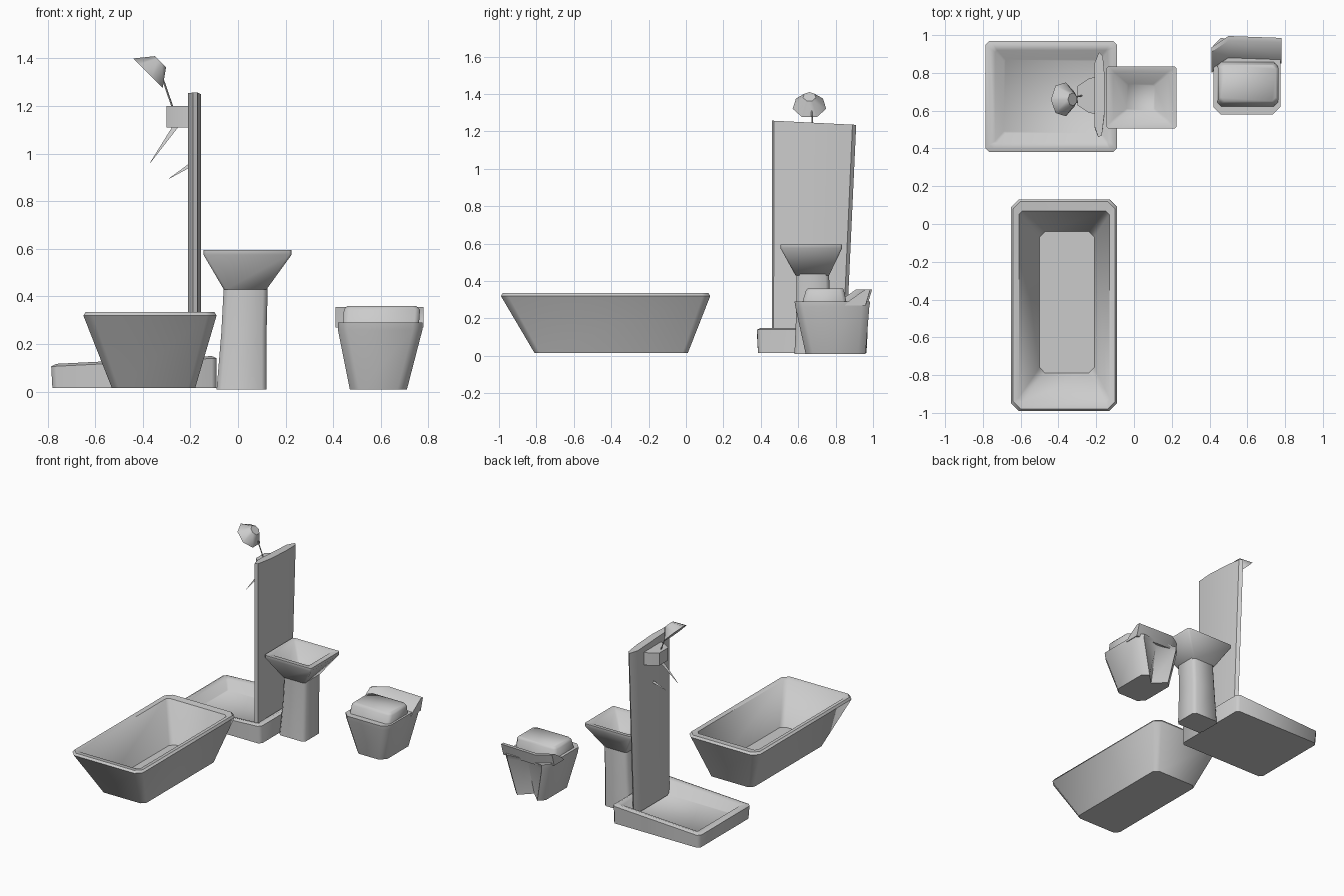
import bpy
import math
from mathutils import Vector

cube = bpy.data.objects.get("Cube")
if cube:
    bpy.data.objects.remove(cube, do_unlink=True)

ceramic = bpy.data.materials.new("grey_ceramic")
ceramic.use_nodes = True
GREY = (0.6, 0.6, 0.6, 1)
ceramic.diffuse_color = GREY
ceramic.node_tree.nodes["Principled BSDF"].inputs["Base Color"].default_value = GREY


def finish(obj, angle=50):
    obj.data.materials.append(ceramic)
    bpy.ops.object.select_all(action='DESELECT')
    obj.select_set(True)
    bpy.context.view_layer.objects.active = obj
    bpy.ops.object.mode_set(mode='EDIT')
    bpy.ops.mesh.select_all(action='SELECT')
    bpy.ops.mesh.normals_make_consistent(inside=False)
    bpy.ops.object.mode_set(mode='OBJECT')
    bpy.ops.object.shade_smooth_by_angle(angle=math.radians(angle))
    return obj


def rect(z, x0, x1, y0, y1, c=0.02):
    """Rectangle with cut corners at height z."""
    return [(x0 + c, y0, z), (x1 - c, y0, z), (x1, y0 + c, z), (x1, y1 - c, z),
            (x1 - c, y1, z), (x0 + c, y1, z), (x0, y1 - c, z), (x0, y0 + c, z)]


def loft(name, rings, angle=50):
    """Skin matching rings and cap both ends."""
    n = len(rings[0])
    faces = [tuple(range(n)), tuple(range(n * (len(rings) - 1), n * len(rings)))]
    for r in range(len(rings) - 1):
        for i in range(n):
            j = (i + 1) % n
            faces.append((r * n + i, r * n + j, r * n + n + j, r * n + n + i))
    mesh = bpy.data.meshes.new(name)
    mesh.from_pydata([p for ring in rings for p in ring], [], faces)
    obj = bpy.data.objects.new(name, mesh)
    bpy.context.collection.objects.link(obj)
    return finish(obj, angle)


def rod(name, start, end, r1, r2, sides):
    """Tapered rod between two points."""
    a, b = Vector(start), Vector(end)
    bpy.ops.mesh.primitive_cone_add(vertices=sides, radius1=r1, radius2=r2,
                                    depth=(b - a).length, location=(a + b) / 2)
    obj = bpy.context.object
    obj.rotation_euler = (b - a).to_track_quat('Z', 'Y').to_euler()
    obj.name = name
    return finish(obj)


# Bathtub: flared shell with a deep basin
loft("bathtub", [
    rect(0.015, -0.53, -0.18, -0.81, 0.01, 0.03),
    rect(0.32, -0.65, -0.09, -0.99, 0.13, 0.04),
    rect(0.335, -0.64, -0.1, -0.98, 0.12, 0.04),
    rect(0.33, -0.61, -0.13, -0.94, 0.07, 0.02),
    rect(0.07, -0.5, -0.21, -0.79, -0.04, 0.03)])

# Shower tray: shallow basin, rising towards the panel
tray = loft("shower_tray", [
    rect(0.015, -0.78, -0.09, 0.385, 0.965),
    rect(0.11, -0.785, -0.09, 0.38, 0.97),
    rect(0.12, -0.765, -0.11, 0.4, 0.95),
    rect(0.11, -0.735, -0.14, 0.43, 0.92, 0.01),
    rect(0.06, -0.69, -0.18, 0.48, 0.87, 0.01)])
for v in tray.data.vertices:
    if v.co.z > 0.1:
        v.co.z += 0.05 * (v.co.x + 0.7)

# Shower panel: slightly bowed slab, narrower at the foot
outline = [(-0.21, 0.52), (-0.19, 0.46), (-0.17, 0.47), (-0.155, 0.6),
           (-0.155, 0.78), (-0.165, 0.89), (-0.185, 0.91), (-0.21, 0.85)]
foot = [(x, 0.46 + (y - 0.46) * 0.88, 0.07) for x, y in outline]
head = [(x, y, 1.28 - 0.05 * y) for x, y in outline]
loft("shower_panel", [foot, head], 40)

# Shower fittings
loft("shower_mixer", [
    [(x, 0.68 - w, 1.11), (x, 0.68 + w, 1.11), (x, 0.68 + w, 1.2), (x, 0.68 - w, 1.2)]
    for x, w in ((-0.2, 0.1), (-0.24, 0.09), (-0.3, 0.05))], 40)
rod("shower_arm", (-0.27, 0.68, 1.18), (-0.325, 0.67, 1.34), 0.004, 0.004, 4)
rod("shower_head", (-0.375, 0.66, 1.335), (-0.325, 0.66, 1.385), 0.092, 0.035, 7)
rod("mixer_lever", (-0.25, 0.67, 1.13), (-0.37, 0.62, 0.96), 0.014, 0.001, 3)
rod("hose_hook", (-0.2, 0.67, 0.95), (-0.29, 0.64, 0.895), 0.01, 0.001, 3)

# Washbasin and pedestal
loft("washbasin", [
    rect(0.43, -0.06, 0.12, 0.585, 0.765, 0.01),
    rect(0.575, -0.145, 0.225, 0.505, 0.835, 0.01),
    rect(0.595, -0.145, 0.225, 0.505, 0.835, 0.01),
    rect(0.59, -0.11, 0.18, 0.545, 0.8, 0.01),
    rect(0.49, -0.04, 0.11, 0.6, 0.74, 0.01)])
loft("pedestal", [
    rect(0.01, -0.09, 0.12, 0.58, 0.77),
    rect(0.25, -0.07, 0.12, 0.59, 0.77),
    rect(0.44, -0.06, 0.125, 0.59, 0.765)])


# Toilet bowl: flared body with a groove down the back
def bowl(z, x0, x1, y0, y1, groove):
    ring = rect(z, x0, x1, y0, y1, 0.04)
    ring.insert(5, ((x0 + x1) / 2, y1 - groove, z))
    return ring


loft("toilet_bowl", [
    bowl(0.01, 0.47, 0.71, 0.64, 0.96, 0.08),
    bowl(0.26, 0.42, 0.775, 0.585, 0.98, 0.04),
    bowl(0.29, 0.42, 0.775, 0.58, 0.985, 0.02)])

# Toilet back rest: wedge rising to the rear
wedge = [(0.86, 0.27), (0.97, 0.27), (0.995, 0.355), (0.97, 0.355), (0.89, 0.3)]
loft("toilet_back", [[(x, y - d, z) for y, z in wedge]
                     for x, d in ((0.41, 0.06), (0.5, 0), (0.78, 0.01))], 35)

# Toilet seat and lid
loft("toilet_lid", [
    rect(0.28, 0.44, 0.76, 0.62, 0.86),
    rect(0.345, 0.445, 0.765, 0.64, 0.845),
    rect(0.36, 0.46, 0.75, 0.65, 0.84)])
